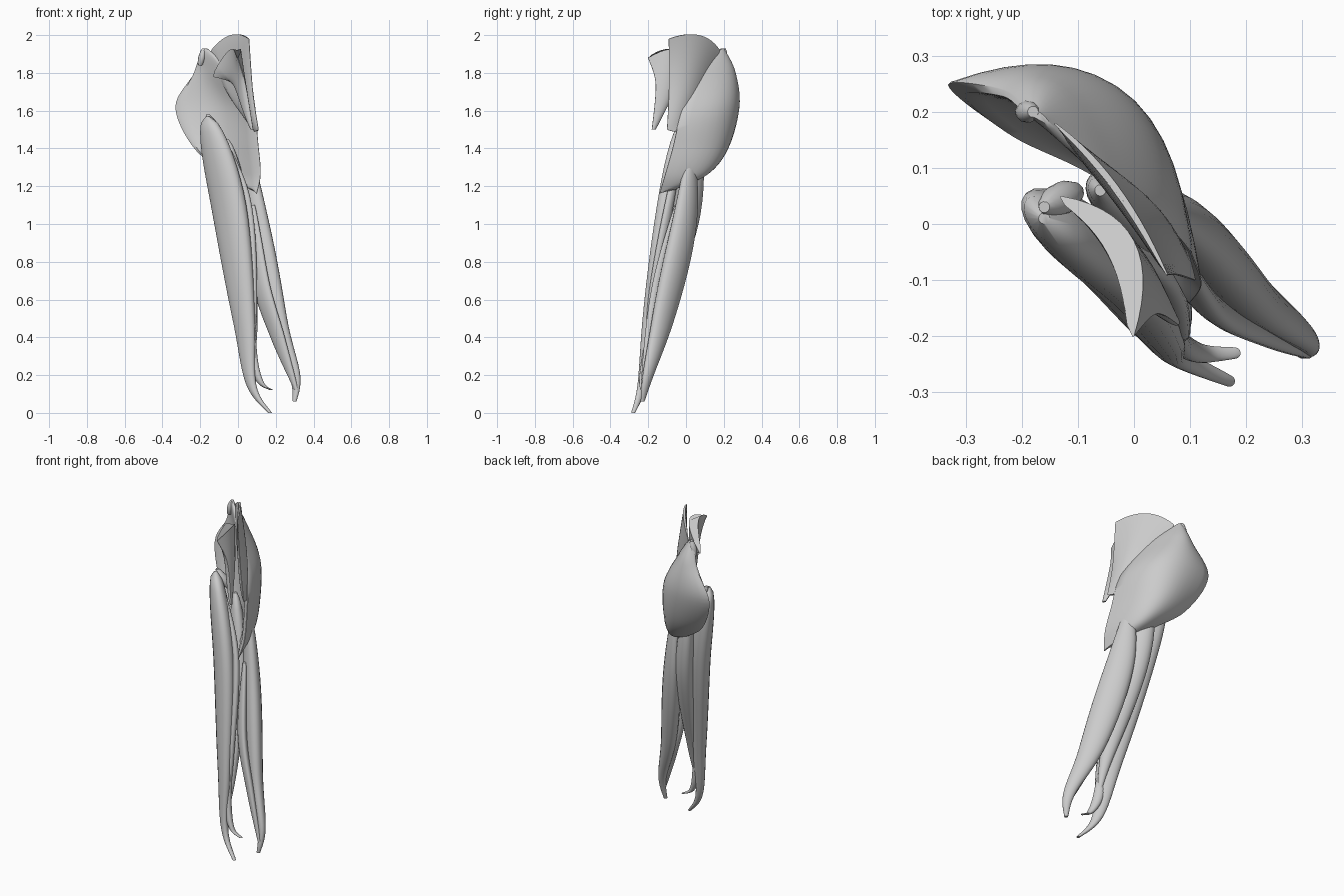
import bpy, bmesh, math
from mathutils import Vector

cube = bpy.data.objects.get("Cube")
if cube:
    bpy.data.objects.remove(cube)

GREY = (0.6, 0.6, 0.6, 1)
material = bpy.data.materials.new("soft_grey")
material.use_nodes = True
material.diffuse_color = GREY
material.node_tree.nodes["Principled BSDF"].inputs["Base Color"].default_value = GREY

# Horizontal directions along and across the diagonal of the body
ALONG = Vector((1, -1, 0)).normalized()
ACROSS = Vector((1, 1, 0)).normalized()
TIP = 0.01


def smooth_path(points, steps=8):
    """Pass a Catmull-Rom spline through the points."""
    points = [Vector(p) for p in points]
    padded = [points[0]] + points + [points[-1]]
    path = []
    for before, start, end, after in zip(padded, padded[1:], padded[2:], padded[3:]):
        tangent_in, tangent_out = (end - before) / 2, (after - start) / 2
        for step in range(steps):
            t = step / steps
            ease = t * t * (3 - 2 * t)
            path.append(start.lerp(end, ease)
                        + tangent_in * t * (1 - t) ** 2
                        - tangent_out * t * t * (1 - t))
    return path + [points[-1]]


def skin(name, rings):
    """Bridge closed rings, cap both ends and shade the result."""
    bm = bmesh.new()
    loops = [[bm.verts.new(point) for point in ring] for ring in rings]
    for upper, lower in zip(loops, loops[1:]):
        for i in range(len(upper)):
            bm.faces.new((upper[i - 1], upper[i], lower[i], lower[i - 1]))
    bm.faces.new(loops[0])
    bm.faces.new(loops[-1])
    bmesh.ops.recalc_face_normals(bm, faces=bm.faces)
    mesh = bpy.data.meshes.new(name)
    bm.to_mesh(mesh)
    bm.free()
    mesh.materials.append(material)
    obj = bpy.data.objects.new(name, mesh)
    bpy.context.collection.objects.link(obj)
    bpy.ops.object.select_all(action='DESELECT')
    obj.select_set(True)
    bpy.context.view_layer.objects.active = obj
    bpy.ops.object.shade_smooth_by_angle(angle=math.radians(40))


def strand(name, points, width, depth, skew=1, sides=20):
    """Spindle along a path: a full belly that thins into a tendon."""
    path = smooth_path(points)
    top, bottom = path[0].z, path[-1].z
    rings = []
    for centre in path:
        t = min(max((top - centre.z) / (top - bottom), 0), 1)
        belly = abs(math.sin(math.pi * t ** skew)) ** 0.9
        along = ALONG * (TIP + (width - TIP) * belly)
        across = ACROSS * (TIP + (depth - TIP) * belly)
        angles = [math.tau * i / sides for i in range(sides)]
        rings.append([centre + along * math.cos(a) + across * math.sin(a) for a in angles])
    skin(name, rings)


def sheet(name, inner_edge, crest, outer_edge, thickness, rim=TIP, columns=14):
    """Curved fan between two edges, bowed through a crest line, with a thick upper rim."""
    rows = list(zip(smooth_path(inner_edge), smooth_path(crest), smooth_path(outer_edge)))
    rings = []
    for index, (start, middle, end) in enumerate(rows):
        down = index / (len(rows) - 1)
        inward = Vector((end.y - start.y, start.x - end.x, 0)).normalized()
        fullness = thickness * math.sin(math.pi * down) + rim * (1 - down) + TIP * down
        face, back = [], []
        for column in range(columns + 1):
            t = column / columns
            point = (start * (1 - t) * (1 - 2 * t) + middle * 4 * t * (1 - t)
                     + end * t * (2 * t - 1))
            lens = fullness * math.sin(math.pi * t) ** 0.6
            face.append(point)
            back.append(point + inward * (lens + TIP / 4))
        rings.append(face + back[::-1])
    skin(name, rings)


# Large curved buttock muscle, from its upper rim to its lower point
sheet("buttock_shell",
      inner_edge=[(-.19, .2, 1.92), (-.23, .24, 1.8), (-.33, .25, 1.62),
                  (-.23, .17, 1.4), (-.05, .08, 1.26), (.07, -.06, 1.18)],
      crest=[(-.17, .2, 1.93), (-.12, .24, 1.81), (-.04, .25, 1.62),
             (0, .2, 1.4), (.05, .09, 1.26), (.09, -.09, 1.18)],
      outer_edge=[(-.15, .18, 1.92), (-.03, .07, 1.8), (.08, -.02, 1.6),
                  (.11, -.07, 1.4), (.12, -.11, 1.26), (.1, -.14, 1.16)],
      thickness=.1)

# Upper hip fan, narrowing downwards
sheet("hip_fan",
      inner_edge=[(-.14, .18, 1.92), (-.06, .1, 1.7), (.09, -.03, 1.5)],
      crest=[(-.03, .07, 2), (.05, .02, 1.7), (.1, -.06, 1.49)],
      outer_edge=[(.06, -.09, 1.98), (.08, -.09, 1.7), (.11, -.1, 1.5)],
      thickness=.04)

# Front hip fan with a broad upper rim
sheet("front_fan",
      inner_edge=[(-.13, .05, 1.78), (0, -.04, 1.72), (.07, -.16, 1.5)],
      crest=[(0, -.03, 1.92), (.04, -.09, 1.72), (.08, -.17, 1.5)],
      outer_edge=[(0, -.2, 1.88), (.04, -.16, 1.74), (.08, -.18, 1.5)],
      thickness=.02, rim=.05)

# Inner thigh: front band with a curved tendon, and back band behind it
strand("inner_front", [(-.16, .01, 1.57), (-.05, -.06, 1.1), (.03, -.17, .5),
                       (.07, -.23, .15), (.17, -.28, 0)],
       width=.12, depth=.06, skew=.55)
strand("inner_back", [(-.06, .06, 1.45), (.01, 0, 1), (.07, -.15, .5), (.08, -.2, .3)],
       width=.08, depth=.05, skew=.7)

# Narrow strap between the thigh bands
strand("middle_strap", [(-.12, 0, 1.53), (.04, -.08, 1.15), (.08, -.18, .6), (.07, -.2, .3)],
       width=.03, depth=.02)

# Hooked tendon beside the knee
strand("hooked_tendon", [(.08, -.19, .5), (.08, -.21, .28), (.12, -.23, .16), (.18, -.23, .12)],
       width=.03, depth=.02, skew=1.5)

# Outer thigh: back band with a long tendon, and front flap
strand("outer_back", [(.05, .03, 1.4), (.1, -.01, 1), (.2, -.12, .5),
                      (.3, -.2, .2), (.3, -.23, .06)],
       width=.09, depth=.05, skew=.85)
strand("outer_front", [(.08, -.05, 1.1), (.12, -.13, .7), (.21, -.18, .4), (.31, -.23, .12)],
       width=.06, depth=.025)

# Small knobs on the shell rim and at the inner thigh root
strand("rim_knob", [(-.2, .2, 1.84), (-.18, .2, 1.93)], width=.02, depth=.02, sides=10)
strand("inner_knob", [(-.1, .06, 1.46), (-.16, .03, 1.58)], width=.03, depth=.03, sides=10)
